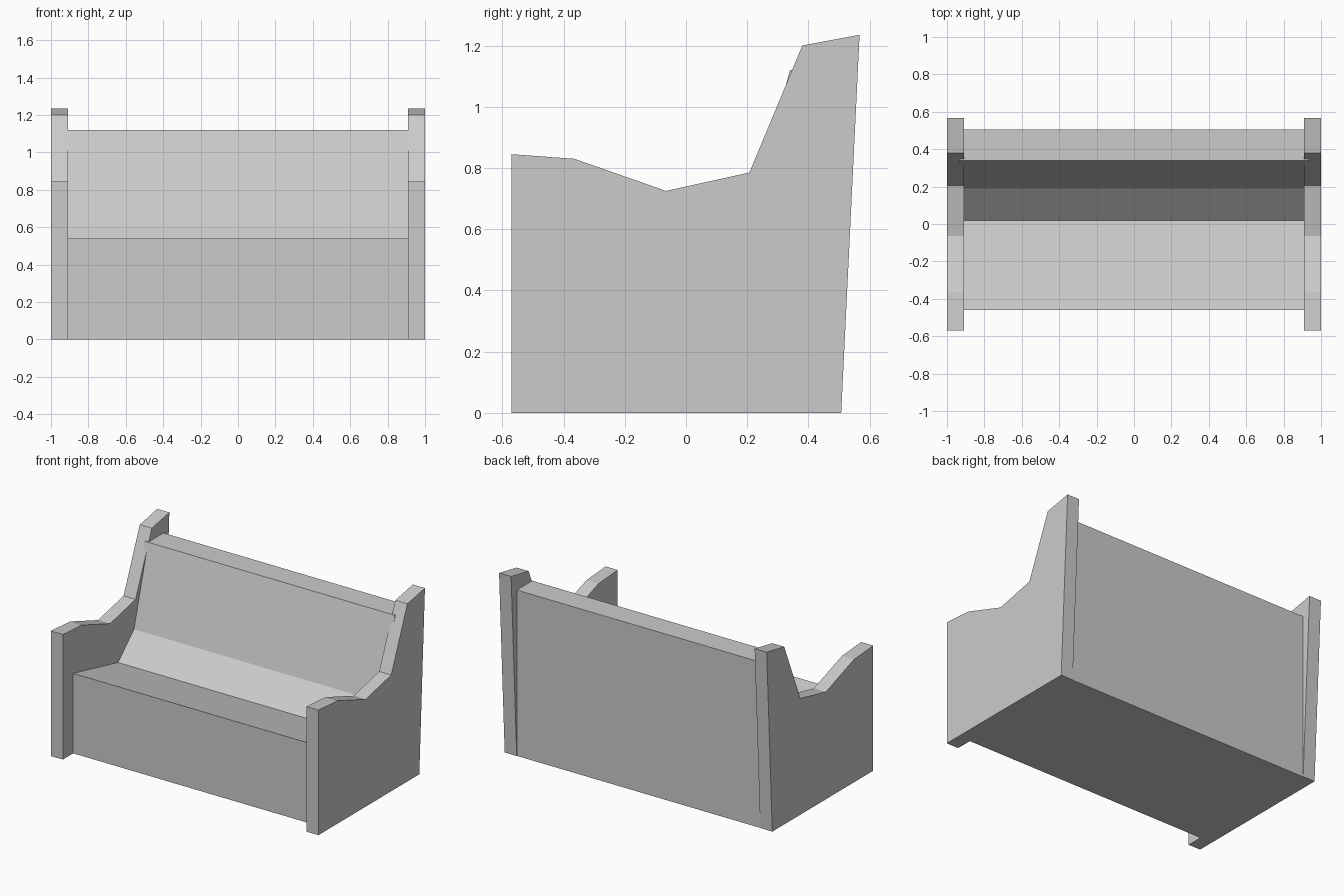
import bpy, bmesh

if "Cube" in bpy.data.objects:
    bpy.data.objects.remove(bpy.data.objects["Cube"])

def extrude_profile(name, profile, x0, x1):
    """Solid made by sweeping a (y, z) outline along x."""
    bm = bmesh.new()
    face = bm.faces.new([bm.verts.new((x0, y, z)) for y, z in profile])
    swept = bmesh.ops.extrude_face_region(bm, geom=[face])
    verts = [g for g in swept["geom"] if isinstance(g, bmesh.types.BMVert)]
    bmesh.ops.translate(bm, verts=verts, vec=(x1 - x0, 0, 0))
    bmesh.ops.recalc_face_normals(bm, faces=bm.faces)
    mesh = bpy.data.meshes.new(name)
    bm.to_mesh(mesh)
    bm.free()
    obj = bpy.data.objects.new(name, mesh)
    bpy.context.collection.objects.link(obj)
    return obj

# Side panels with dipped armrest and raised back post
panel = [(-0.57, 0), (0.507, 0), (0.567, 1.235), (0.38, 1.20),
         (0.207, 0.785), (-0.065, 0.725), (-0.365, 0.83), (-0.57, 0.845)]
for side, x0, x1 in (("left", -1.0, -0.91), ("right", 0.91, 1.0)):
    extrude_profile(side + "_side_panel", panel, x0, x1)

# Seat and backrest in one block, ends tucked into the panels
body = [(-0.46, 0), (0.505, 0), (0.505, 1.12), (0.34, 1.12),
        (0.19, 0.59), (0.02, 0.43), (-0.46, 0.54)]
extrude_profile("seat_and_backrest", body, -0.935, 0.935)
